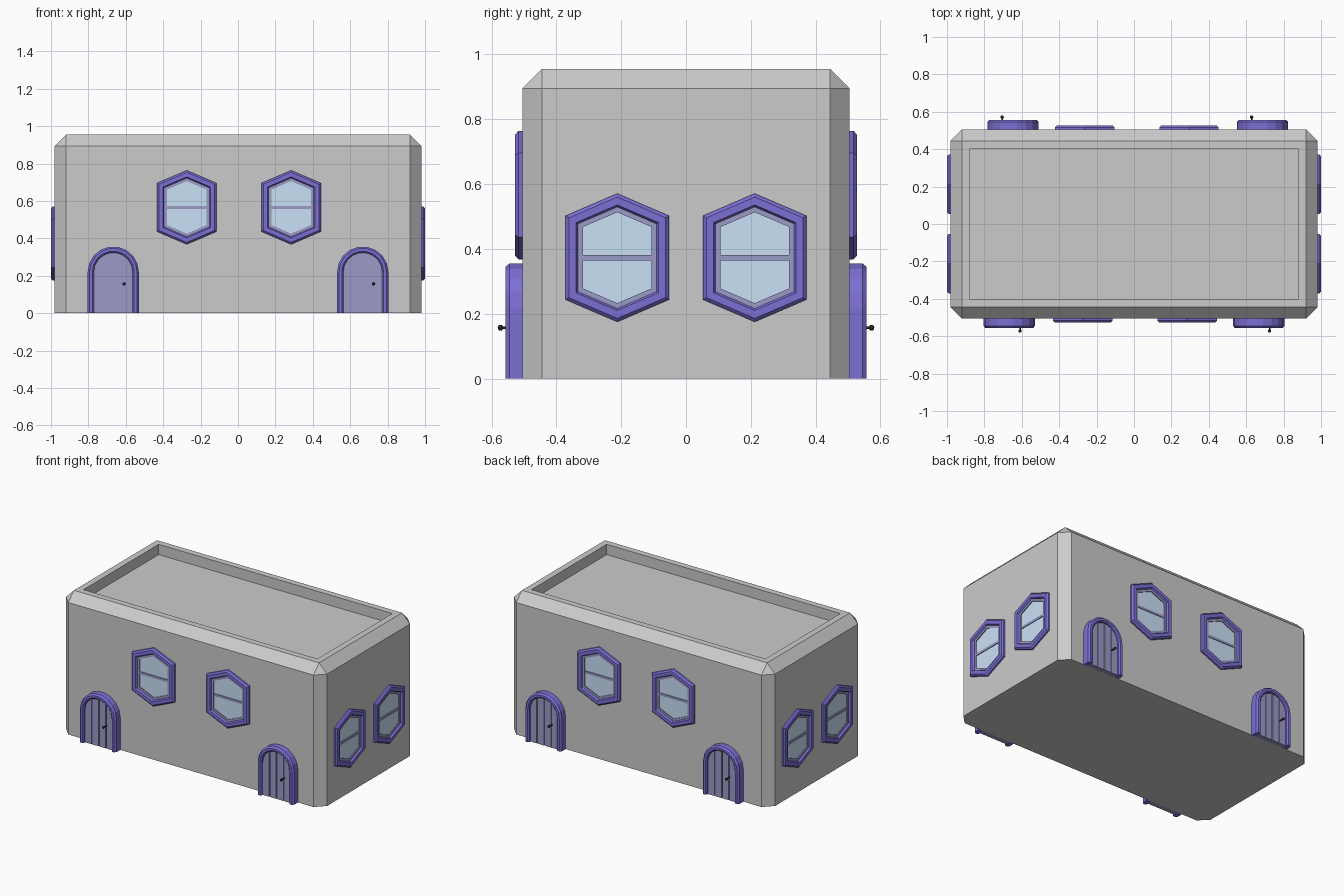
import bpy, bmesh
from math import pi, sin, cos, sqrt
from mathutils import Matrix, Vector

if "Cube" in bpy.data.objects:
    bpy.data.objects.remove(bpy.data.objects["Cube"])


def material(name, rgb):
    m = bpy.data.materials.new(name)
    m.diffuse_color = (*rgb, 1)
    m.use_nodes = True
    m.node_tree.nodes["Principled BSDF"].inputs["Base Color"].default_value = m.diffuse_color
    return m


BLUE = material("frame_blue", (0.2, 0.16, 0.66))
SLATE = material("slate_blue", (0.33, 0.33, 0.58))
GLASS = material("glass_blue", (0.59, 0.75, 0.93))
BLACK = material("black", (0.02, 0.02, 0.02))


def finish(bm, name, mat=None):
    bmesh.ops.recalc_face_normals(bm, faces=bm.faces)
    me = bpy.data.meshes.new(name)
    bm.to_mesh(me)
    bm.free()
    if mat:
        me.materials.append(mat)
    return me


def place(me, name, matrix=Matrix()):
    ob = bpy.data.objects.new(name, me)
    bpy.context.collection.objects.link(ob)
    ob.matrix_world = matrix


# Local wall coordinates: u to the right, v up, d outward from the wall
def sweep(name, sections, mat, closed):
    """Skin a ring of outlines (list of (points, depth)) into a frame."""
    bm = bmesh.new()
    rows = [[bm.verts.new((u, -d, v)) for u, v in pts] for pts, d in sections]
    n, k = len(rows[0]), len(rows)
    for i in range(k):
        a, b = rows[i], rows[(i + 1) % k]
        for j in range(n if closed else n - 1):
            q = (j + 1) % n
            bm.faces.new((a[j], a[q], b[q], b[j]))
    if not closed:
        bm.faces.new([r[0] for r in rows])
        bm.faces.new([r[-1] for r in rows])
    return finish(bm, name, mat)


def slabs(name, items, mat):
    """Extrude flat outlines between two depths."""
    bm = bmesh.new()
    for pts, d0, d1 in items:
        back = [bm.verts.new((u, -d0, v)) for u, v in pts]
        front = [bm.verts.new((u, -d1, v)) for u, v in pts]
        bm.faces.new(back)
        bm.faces.new(front)
        for j in range(len(pts)):
            q = (j + 1) % len(pts)
            bm.faces.new((back[j], back[q], front[q], front[j]))
    return finish(bm, name, mat)


def hexagon(inset):
    w, apex = 0.159 - inset, 0.198 - 1.09 * inset
    s = apex - 0.43 * w
    return [(0, apex), (w, s), (w, -s), (0, -apex), (-w, -s), (-w, s)]


def arch(r, base=0.22, n=9):
    arc = [(r * cos(pi * i / n), base + r * sin(pi * i / n)) for i in range(n + 1)]
    return [(r, 0)] + arc + [(-r, 0)]


# Building shell: chamfered box with a sunken roof
bm = bmesh.new()
bmesh.ops.create_cube(bm, size=1, matrix=Matrix.Translation((0, 0, 0.4775))
                      @ Matrix.Diagonal((1.96, 1.01, 0.955, 1)))
edges = [e for e in bm.edges if max(v.co.z for v in e.verts) > 0.5]
bmesh.ops.bevel(bm, geom=edges, offset=0.06, segments=1, profile=0.5, affect='EDGES')
roof = max(bm.faces, key=lambda f: f.calc_center_median().z)
bmesh.ops.inset_individual(bm, faces=[roof], thickness=0.06)
roof = max((f for f in bm.faces if f.normal.z > 0.9), key=lambda f:
           -f.calc_center_median().xy.length + f.calc_center_median().z)
side = bmesh.ops.extrude_discrete_faces(bm, faces=[roof])["faces"][0]
bmesh.ops.translate(bm, verts=side.verts, vec=(0, 0, -0.07))
place(finish(bm, "building_shell"), "building_shell")

# Window parts
win_frame = sweep("window_frame", [(hexagon(0), 0), (hexagon(0), 0.012), (hexagon(0.01), 0.022),
                                   (hexagon(0.032), 0.022), (hexagon(0.038), 0.012),
                                   (hexagon(0.038), 0)], BLUE, True)
win_sash = sweep("window_sash", [(hexagon(0.037), 0), (hexagon(0.037), 0.010),
                                 (hexagon(0.053), 0.010), (hexagon(0.053), 0)], SLATE, True)
win_bar = slabs("window_bar", [([(-0.107, -0.008), (0.107, -0.008), (0.107, 0.008),
                                 (-0.107, 0.008)], 0, 0.009)], SLATE)
win_glass = slabs("window_glass", [(hexagon(0.05), -0.005, 0.004)], GLASS)
WINDOW = [win_frame, win_sash, win_bar, win_glass]

# Door parts: arched frame, backing, planks, knob
door_frame = sweep("door_frame", [(arch(0.137), 0), (arch(0.137), 0.04), (arch(0.127), 0.052),
                                  (arch(0.112), 0.052), (arch(0.104), 0.044),
                                  (arch(0.104), 0)], BLUE, False)
door_back = slabs("door_backing", [(arch(0.106), 0, 0.026)], SLATE)
R, N, GAP = 0.107, 4, 0.003
planks = []
for i in range(N):
    a, b = -R + 2 * R * i / N + GAP, -R + 2 * R * (i + 1) / N - GAP
    us = [b + (a - b) * t / 4 for t in range(5)]
    top = [(u, 0.22 + sqrt(R * R - u * u)) for u in us]
    planks.append(([(a, 0), (b, 0)] + top, 0.02, 0.034))
door_planks = slabs("door_planks", planks, SLATE)

bm = bmesh.new()
knob = Matrix.Translation((0.058, 0, 0.157)) @ Matrix.Rotation(pi / 2, 4, 'X')
bmesh.ops.create_cone(bm, cap_ends=True, segments=12, radius1=0.005, radius2=0.004, depth=0.036,
                      matrix=knob @ Matrix.Translation((0, 0, 0.048)))
bmesh.ops.create_uvsphere(bm, u_segments=12, v_segments=8, radius=0.009,
                          matrix=knob @ Matrix.Translation((0, 0, 0.067)))
door_knob = finish(bm, "door_knob", BLACK)
for p in door_knob.polygons:
    p.use_smooth = True
DOOR = [door_frame, door_back, door_planks, door_knob]

# Front and back walls share one layout, turned about x = 0.01
for wall, angle in (("front", 0), ("back", pi)):
    m = Matrix.Translation((0.01, 0, 0)) @ Matrix.Rotation(angle, 4, 'Z')
    for s, label in ((-1, "left"), (1, "right")):
        for me in DOOR:
            place(me, f"{wall}_{label}_{me.name}",
                  m @ Matrix.Translation((s * 0.667 - 0.01, -0.505, 0)))
        for me in WINDOW:
            place(me, f"{wall}_{label}_{me.name}",
                  m @ Matrix.Translation((s * 0.279 - 0.005, -0.505, 0.566)))

# End walls: two lower windows each
for wall, angle in (("right_end", pi / 2), ("left_end", -pi / 2)):
    m = Matrix.Rotation(angle, 4, 'Z')
    for s, label in ((-1, "first"), (1, "second")):
        for me in WINDOW:
            place(me, f"{wall}_{label}_{me.name}",
                  m @ Matrix.Translation((s * 0.212, -0.978, 0.373)))
